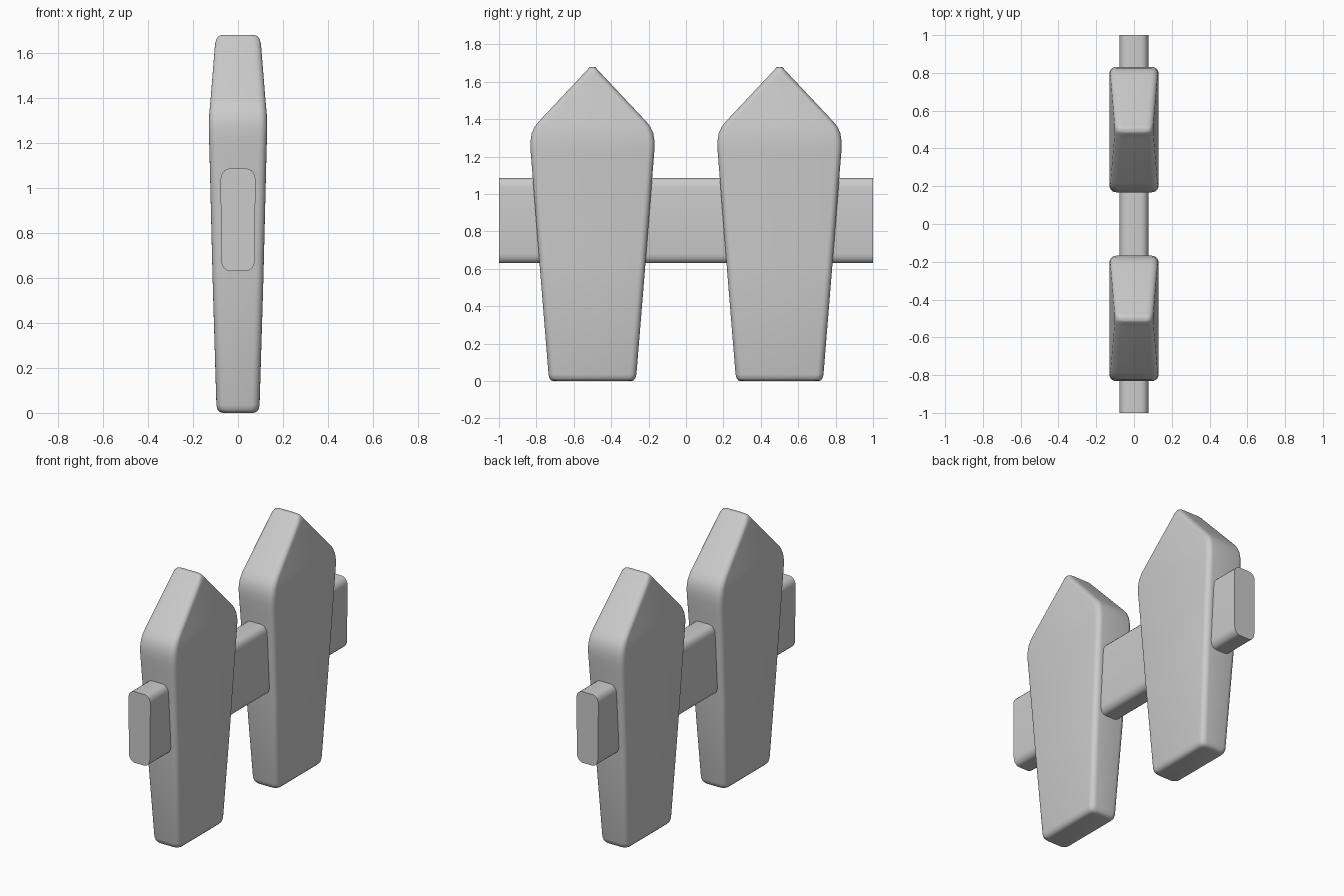
import bpy, bmesh
from math import cos, sin, pi

if "Cube" in bpy.data.objects:
    bpy.data.objects.remove(bpy.data.objects["Cube"])


def rounded_rect(hx, hy, rx, ry, steps=5):
    """Counter-clockwise outline of a rectangle with rounded corners."""
    pts = []
    for k, (sx, sy) in enumerate([(1, 1), (-1, 1), (-1, -1), (1, -1)]):
        for i in range(steps + 1):
            a = (k + i / steps) * pi / 2
            pts.append((sx * (hx - rx) + rx * cos(a), sy * (hy - ry) + ry * sin(a)))
    return pts


def loft(name, rings, angle):
    """Skin a stack of matching rings and cap both ends."""
    bm = bmesh.new()
    loops = [[bm.verts.new(p) for p in ring] for ring in rings]
    n = len(loops[0])
    for a, b in zip(loops, loops[1:]):
        for i in range(n):
            j = (i + 1) % n
            bm.faces.new((a[i], a[j], b[j], b[i]))
    bm.faces.new(loops[0][::-1])
    bm.faces.new(loops[-1])
    bmesh.ops.recalc_face_normals(bm, faces=bm.faces)
    mesh = bpy.data.meshes.new(name)
    bm.to_mesh(mesh)
    bm.free()
    obj = bpy.data.objects.new(name, mesh)
    bpy.context.collection.objects.link(obj)
    bpy.context.view_layer.objects.active = obj
    obj.select_set(True)
    bpy.ops.object.shade_smooth_by_angle(angle=angle)
    obj.select_set(False)
    return obj


# Pickets: height, half width (y), half thickness (x)
sections = [
    (0.0, 0.208, 0.067), (0.004, 0.221, 0.081), (0.015, 0.230, 0.091),
    (0.035, 0.235, 0.096), (0.60, 0.281, 0.113), (1.17, 0.326, 0.127),
    (1.23, 0.331, 0.129), (1.28, 0.332, 0.130), (1.325, 0.325, 0.128),
    (1.36, 0.309, 0.125), (1.39, 0.285, 0.122), (1.64, 0.050, 0.102),
    (1.662, 0.029, 0.096), (1.675, 0.019, 0.086), (1.68, 0.012, 0.072),
]
for side, y0 in (("front", -0.5), ("back", 0.5)):
    rings = [[(x, y + y0, z) for x, y in
              rounded_rect(hx, hy, 0.035, min(0.035, hy * 0.7))]
             for z, hy, hx in sections]
    loft(side + "_picket", rings, 0.7)

# Rail: rounded section slightly narrower towards the bottom
rail = [(x * (1 + 0.12 * z), z + 0.858)
        for x, z in rounded_rect(0.076, 0.228, 0.04, 0.05)]
loft("rail", [[(x, y, z) for x, z in rail] for y in (-1, 1)], 0.7)
